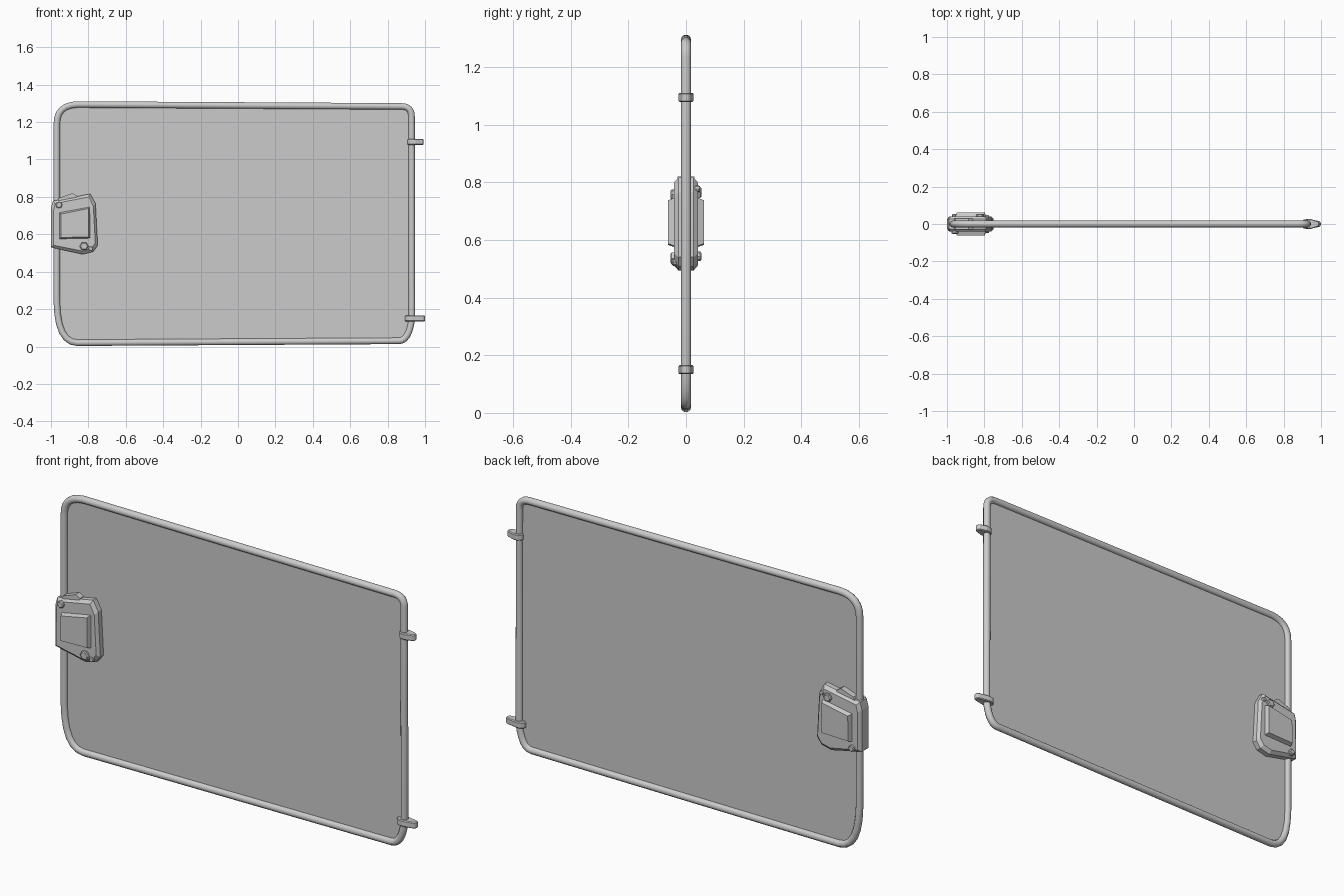
import bpy, bmesh, math
from mathutils import Vector

if "Cube" in bpy.data.objects:
    bpy.data.objects.remove(bpy.data.objects["Cube"])


def add_mesh(name, bm, smooth=False):
    bmesh.ops.recalc_face_normals(bm, faces=bm.faces)
    me = bpy.data.meshes.new(name)
    bm.to_mesh(me)
    bm.free()
    ob = bpy.data.objects.new(name, me)
    bpy.context.collection.objects.link(ob)
    if smooth:
        select(ob)
        bpy.ops.object.shade_smooth_by_angle(angle=math.radians(35))
    return ob


def select(ob):
    bpy.ops.object.select_all(action='DESELECT')
    ob.select_set(True)
    bpy.context.view_layer.objects.active = ob


def corner(a, c, b, n=6):
    # rounded corner from a to b, pulled towards c
    a, c, b = Vector(a), Vector(c), Vector(b)
    return [a * (1 - t) ** 2 + c * 2 * t * (1 - t) + b * t * t
            for t in (i / n for i in range(n + 1))]


def scaled(pts, inset):
    # pull an outline towards its centre by roughly `inset`
    c = sum((Vector(p) for p in pts), Vector((0, 0))) / len(pts)
    return [Vector(p) - (Vector(p) - c).normalized() * inset for p in pts]


def loft(name, layers):
    # stack of (y, xz outline) layers, capped at both ends
    bm = bmesh.new()
    rings = [[bm.verts.new((p[0], y, p[1])) for p in pts] for y, pts in layers]
    for r, s in zip(rings, rings[1:]):
        for i in range(len(r)):
            j = (i + 1) % len(r)
            bm.faces.new((r[i], r[j], s[j], s[i]))
    bm.faces.new(rings[0])
    bm.faces.new(rings[-1])
    return add_mesh(name, bm)


# Tubular frame path (x, z)
path = (corner((-0.969, 0.24), (-0.965, 0.022), (-0.86, 0.020))
        + corner((0.86, 0.030), (0.915, 0.030), (0.930, 0.15))
        + corner((0.928, 1.23), (0.928, 1.283), (0.875, 1.284))
        + corner((-0.86, 1.294), (-0.969, 1.290), (-0.969, 1.19)))

cu = bpy.data.curves.new("frame_tube", 'CURVE')
cu.dimensions = '3D'
cu.bevel_depth = 0.018
cu.bevel_resolution = 3
sp = cu.splines.new('POLY')
sp.points.add(len(path) - 1)
for p, v in zip(sp.points, path):
    p.co = (v[0], 0, v[1], 1)
sp.use_cyclic_u = True
frame = bpy.data.objects.new("frame_tube", cu)
bpy.context.collection.objects.link(frame)
select(frame)
bpy.ops.object.convert(target='MESH')
bpy.ops.object.shade_smooth_by_angle(angle=math.radians(45))

# Thin infill panel
bm = bmesh.new()
bm.faces.new([bm.verts.new((v[0], 0, v[1])) for v in path])
add_mesh("infill_panel", bm)


# Hinge lugs: rounded collar around the tube, tapering to a round tip
def hinge(name, x0, x1, z):
    r, rt, n = 0.026, 0.017, 6
    pts = []
    for i in range(n + 1):
        a = math.pi / 2 + math.pi * i / n
        pts.append((x0 + r + r * math.cos(a), r * math.sin(a)))
    pts.append((x0 + 0.042, -r))
    for i in range(n + 1):
        a = -math.pi / 2 + math.pi * i / n
        pts.append((x1 - rt + rt * math.cos(a), rt * math.sin(a)))
    pts.append((x0 + 0.042, r))
    bm = bmesh.new()
    f = bm.faces.new([bm.verts.new((x, y, z - 0.016)) for x, y in pts])
    ext = bmesh.ops.extrude_face_region(bm, geom=[f])
    bmesh.ops.translate(bm, vec=(0, 0, 0.032),
                        verts=[v for v in ext['geom'] if isinstance(v, bmesh.types.BMVert)])
    ob = add_mesh(name, bm)
    bev = ob.modifiers.new("edge", 'BEVEL')
    bev.width = 0.004
    bev.segments = 1
    bev.limit_method = 'ANGLE'
    bev.angle_limit = math.radians(50)


hinge("upper_hinge", 0.906, 0.992, 1.094)
hinge("lower_hinge", 0.892, 1.0, 0.150)

# Lock casing with chamfered rim
case = [(-0.99, 0.778), (-0.79, 0.816), (-0.762, 0.765), (-0.75, 0.54),
        (-0.775, 0.507), (-0.83, 0.493), (-1.0, 0.53), (-1.0, 0.74)]
inner = scaled(case, 0.018)
loft("lock_case", [(-0.041, inner), (-0.026, case), (0.026, case), (0.041, inner)])

# Small tab on top of the casing
tab = [(-0.965, 0.775), (-0.955, 0.795), (-0.885, 0.82), (-0.862, 0.806), (-0.86, 0.78)]
loft("lock_tab", [(-0.03, tab), (0.03, tab)])

# Raised cover blocks on both sides, with sloping sides
cover = [(-0.957, 0.717), (-0.791, 0.748), (-0.788, 0.577), (-0.957, 0.573)]
for s, side in ((-1, "front"), (1, "back")):
    loft(side + "_lock_cover", [(s * 0.035, cover), (s * 0.062, scaled(cover, 0.014))])


# Bolts: the back set is the front set flipped top to bottom
def bolt(name, x, z, r, s, tip, sides):
    ring = [(x + r * math.cos(2 * math.pi * i / sides),
             z + r * math.sin(2 * math.pi * i / sides)) for i in range(sides)]
    loft(name, [(s * 0.03, ring), (s * (tip - 0.004), ring),
                (s * tip, scaled(ring, r * 0.25))])


bolts = [("corner", -0.957, 0.757, 0.018, 0.053, 8),
         ("large", -0.823, 0.536, 0.024, 0.054, 6),
         ("small", -0.787, 0.523, 0.013, 0.048, 8)]
for label, x, z, r, tip, n in bolts:
    bolt("front_" + label + "_bolt", x, z, r, -1, tip, n)
    bolt("back_" + label + "_bolt", x, 1.30 - z, r * 0.9, 1, tip, n)
